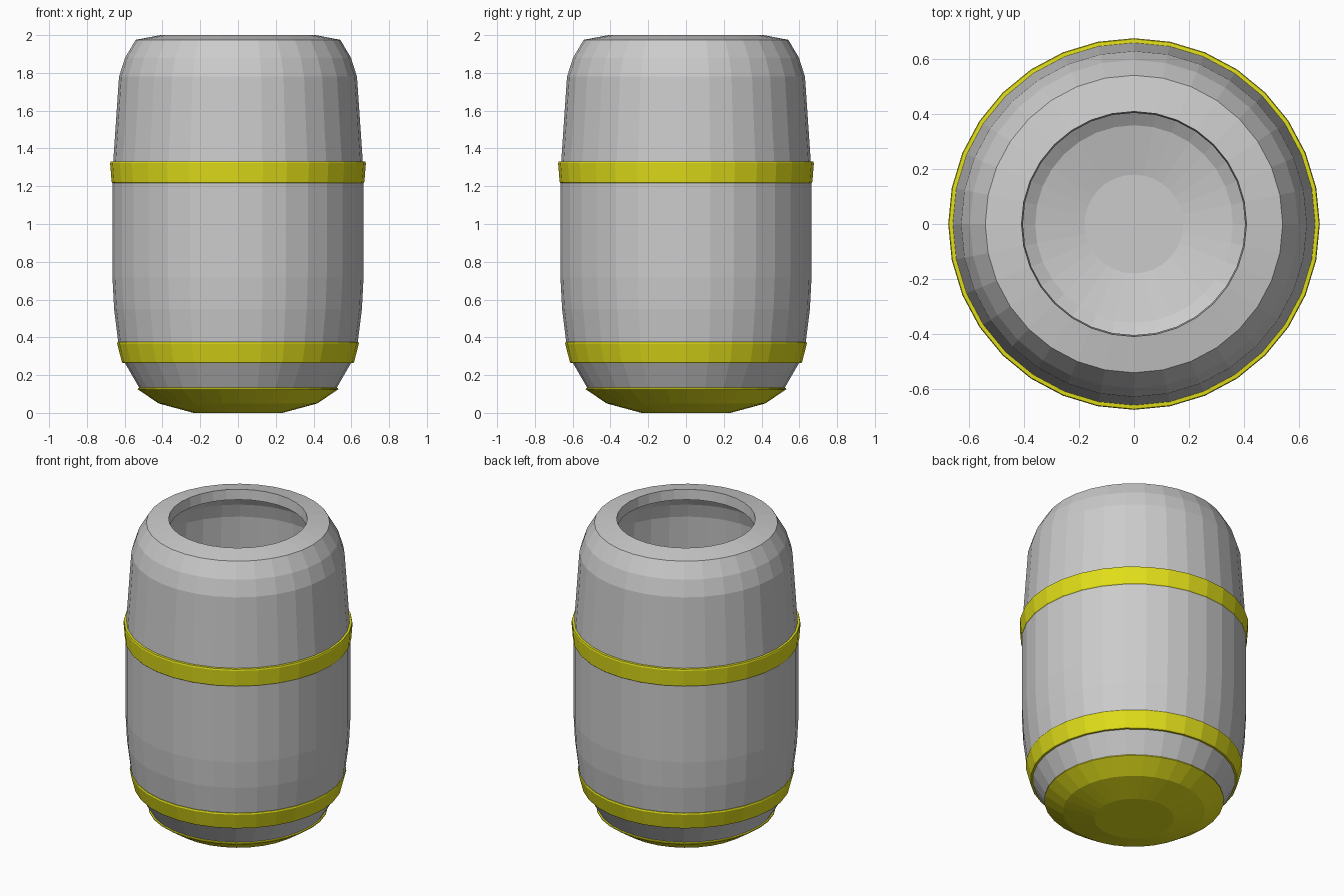
import bpy, bmesh
from math import cos, sin, tau

if "Cube" in bpy.data.objects:
    bpy.data.objects.remove(bpy.data.objects["Cube"])

SIDES = 32

yellow = bpy.data.materials.new("yellow")
yellow.diffuse_color = (0.75, 0.73, 0.01, 1)
yellow.use_nodes = True
yellow.node_tree.nodes["Principled BSDF"].inputs["Base Color"].default_value = yellow.diffuse_color


def lathe(name, profile, material=None, closed=False, cap_start=False, cap_end=False):
    """Revolve (radius, z) points around z with flat faces."""
    bm = bmesh.new()
    rings = [[bm.verts.new((r * cos(tau * i / SIDES), r * sin(tau * i / SIDES), z))
              for i in range(SIDES)] for r, z in profile]
    pairs = list(zip(rings, rings[1:]))
    if closed:
        pairs.append((rings[-1], rings[0]))
    for a, b in pairs:
        for i in range(SIDES):
            j = (i + 1) % SIDES
            bm.faces.new((a[i], a[j], b[j], b[i]))
    if cap_start:
        bm.faces.new(rings[0][::-1])
    if cap_end:
        bm.faces.new(rings[-1])
    if closed or cap_end:
        bmesh.ops.recalc_face_normals(bm, faces=bm.faces)
    mesh = bpy.data.meshes.new(name)
    bm.to_mesh(mesh)
    bm.free()
    obj = bpy.data.objects.new(name, mesh)
    bpy.context.collection.objects.link(obj)
    if material:
        mesh.materials.append(material)
    return obj


# Hollow barrel: up the outside, over the rim, down the inside
outer = [(0.23, 0.012), (0.412, 0.06), (0.521, 0.13), (0.602, 0.27), (0.635, 0.38),
         (0.656, 0.55), (0.665, 0.72), (0.665, 1.22), (0.66, 1.34), (0.63, 1.78),
         (0.598, 1.88), (0.542, 1.975), (0.41, 2.0)]
inner = [(0.405, 1.935), (0.50, 1.915), (0.54, 1.84), (0.565, 1.75), (0.595, 1.3),
         (0.595, 0.72), (0.57, 0.40), (0.535, 0.29), (0.46, 0.18), (0.36, 0.115),
         (0.18, 0.075)]
lathe("barrel_body", outer + inner, cap_start=True, cap_end=True)

# Coloured base cup
lathe("base_cup", [(0.235, 0.0), (0.42, 0.05), (0.531, 0.125), (0.53, 0.131), (0.515, 0.137)],
      yellow, cap_start=True)

# Two hoops: bottom radius and height, top radius and height
for name, r0, z0, r1, z1 in (("lower_hoop", 0.615, 0.265, 0.64, 0.37),
                             ("upper_hoop", 0.669, 1.217, 0.677, 1.325)):
    lathe(name, [(r0 - 0.025, z0), (r0 - 0.004, z0), (r0, z0 + 0.005), (r1, z1 - 0.003),
                 (r1 - 0.003, z1 + 0.006), (r1 - 0.03, z1 + 0.008)], yellow, closed=True)
